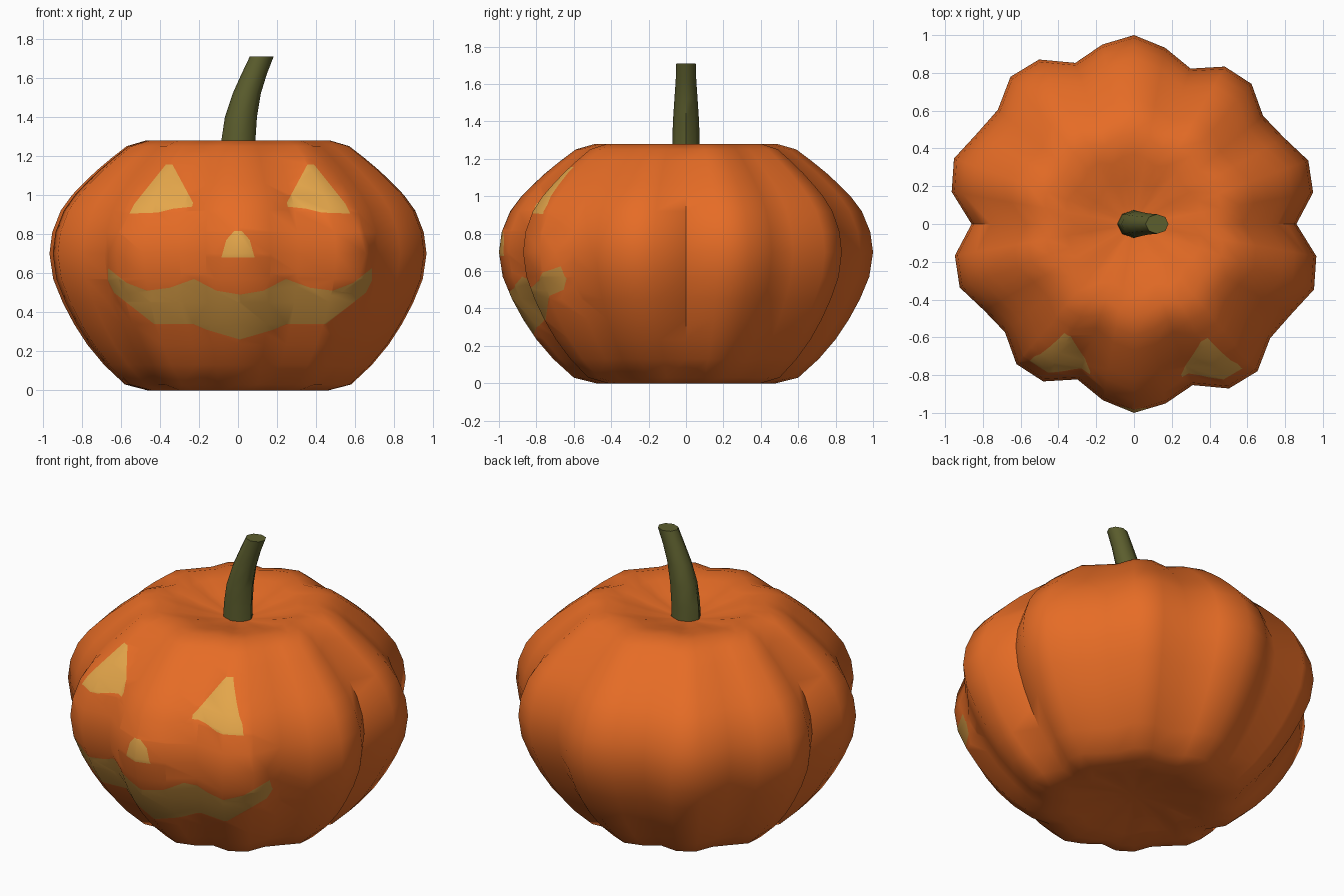
import bpy, bmesh, math
from mathutils import Vector

if "Cube" in bpy.data.objects:
    bpy.data.objects.remove(bpy.data.objects["Cube"])


def material(name, color):
    m = bpy.data.materials.new(name)
    m.diffuse_color = (*color, 1)
    m.use_nodes = True
    m.node_tree.nodes["Principled BSDF"].inputs["Base Color"].default_value = m.diffuse_color
    return m


orange = material("pumpkin orange", (0.79, 0.15, 0.019))
glow = material("glowing yellow", (0.775, 0.381, 0.069))
amber = material("dim amber", (0.58, 0.285, 0.051))
green = material("stem green", (0.107, 0.112, 0.027))


def loft(bm, rings, start=None, end=None):
    """Skin closed rings; close each end with a fan to a centre point or a flat cap."""
    loops = [[bm.verts.new(p) for p in ring] for ring in rings]
    n = len(loops[0])
    for a, b in zip(loops, loops[1:]):
        for i in range(n):
            j = (i + 1) % n
            bm.faces.new((a[i], a[j], b[j], b[i]))
    for loop, tip in ((loops[0][::-1], start), (loops[-1], end)):
        if tip is None:
            bm.faces.new(loop)
        else:
            t = bm.verts.new(tip)
            for i in range(n):
                bm.faces.new((loop[i], loop[(i + 1) % n], t))


def finish(bm, name, mats, angle):
    me = bpy.data.meshes.new(name)
    bm.to_mesh(me)
    bm.free()
    for m in mats:
        me.materials.append(m)
    ob = bpy.data.objects.new(name, me)
    bpy.context.collection.objects.link(ob)
    bpy.ops.object.select_all(action='DESELECT')
    ob.select_set(True)
    bpy.context.view_layer.objects.active = ob
    bpy.ops.object.shade_smooth_by_angle(angle=math.radians(angle))
    return ob


def inside(x, z, poly):
    hit = False
    for (x1, z1), (x2, z2) in zip(poly, poly[1:] + poly[:1]):
        if (z1 > z) != (z2 > z) and x < x1 + (z - z1) * (x2 - x1) / (z2 - z1):
            hit = not hit
    return hit


def cut_shape(bm, poly, index):
    """Cut a front-view outline into the front skin and colour the faces in it."""
    for (x1, z1), (x2, z2) in zip(poly, poly[1:] + poly[:1]):
        faces = []
        for f in bm.faces:
            if f.normal.y > -0.02 or f.calc_center_median().y > 0:
                continue
            xs = [v.co.x for v in f.verts]
            zs = [v.co.z for v in f.verts]
            if (max(xs) >= min(x1, x2) and min(xs) <= max(x1, x2)
                    and max(zs) >= min(z1, z2) and min(zs) <= max(z1, z2)):
                faces.append(f)
        edges = {e for f in faces for e in f.edges}
        verts = {v for f in faces for v in f.verts}
        bmesh.ops.bisect_plane(bm, geom=list(verts) + list(edges) + faces, dist=1e-5,
                               plane_co=(x1, 0, z1), plane_no=Vector((z2 - z1, 0, x1 - x2)).normalized())
        bm.normal_update()
    for f in bm.faces:
        c = f.calc_center_median()
        if c.y < 0 and f.normal.y < 0 and inside(c.x, c.z, poly):
            f.material_index = index


# Pumpkin body: ten-lobed section scaled along a profile with hollow ends
def lobe_radius(t):
    return 0.86 + 0.14 * abs(math.sin(5 * t)) ** 0.85 - 0.025 * math.sin(2 * t)


profile = [(.12, .05), (.25, .035), (.37, .015), (.48, 0), (.60, .03), (.71, .13), (.80, .235),
           (.87, .34), (.93, .45), (.98, .57), (1.0, .70), (.985, .81), (.94, .92), (.88, 1.0),
           (.82, 1.06), (.75, 1.125), (.67, 1.19), (.59, 1.25), (.485, 1.28), (.37, 1.265),
           (.24, 1.23), (.11, 1.20)]
SIDES = 36
angles = [math.tau * i / SIDES for i in range(SIDES)]
bm = bmesh.new()
loft(bm, [[(s * lobe_radius(t) * math.cos(t), s * lobe_radius(t) * math.sin(t), z) for t in angles]
          for s, z in profile], start=(0, 0, .055), end=(0, 0, 1.19))
bmesh.ops.recalc_face_normals(bm, faces=bm.faces)
bm.normal_update()

# Carved face: eyes, nose and mouth
eye = [(-.38, 1.155), (-.345, 1.155), (-.24, .96), (-.245, .94), (-.34, .93),
       (-.42, .91), (-.565, .905), (-.54, .955)]
nose = [(-.02, .815), (.02, .815), (.06, .77), (.085, .68), (-.085, .68), (-.06, .77)]
half_mouth = [(0, .49), (.12, .51), (.235, .57), (.36, .525), (.475, .51), (.58, .55), (.675, .625),
              (.675, .56), (.645, .50), (.44, .34), (.24, .34), (.17, .31), (0, .26)]
mouth = [(x + .01, z) for x, z in half_mouth] + [(.01 - x, z) for x, z in half_mouth[-2:0:-1]]
for side in (1, -1):
    cut_shape(bm, [(side * x + .01, z) for x, z in eye], 1)
cut_shape(bm, nose, 1)
cut_shape(bm, mouth, 2)
finish(bm, "pumpkin_body", (orange, glow, amber), 50)

# Stem: eight-sided, leaning to the right, flat on top
path = [(0, 1.17, .09, .075), (.002, 1.28, .087, .073), (.015, 1.40, .082, .07),
        (.045, 1.52, .072, .062), (.083, 1.62, .065, .055), (.122, 1.71, .061, .052)]
bm = bmesh.new()
loft(bm, [[(cx + rx * math.cos(math.tau * i / 8), ry * math.sin(math.tau * i / 8), z)
           for i in range(8)] for cx, z, rx, ry in path])
bmesh.ops.recalc_face_normals(bm, faces=bm.faces)
finish(bm, "stem", (green,), 50)
